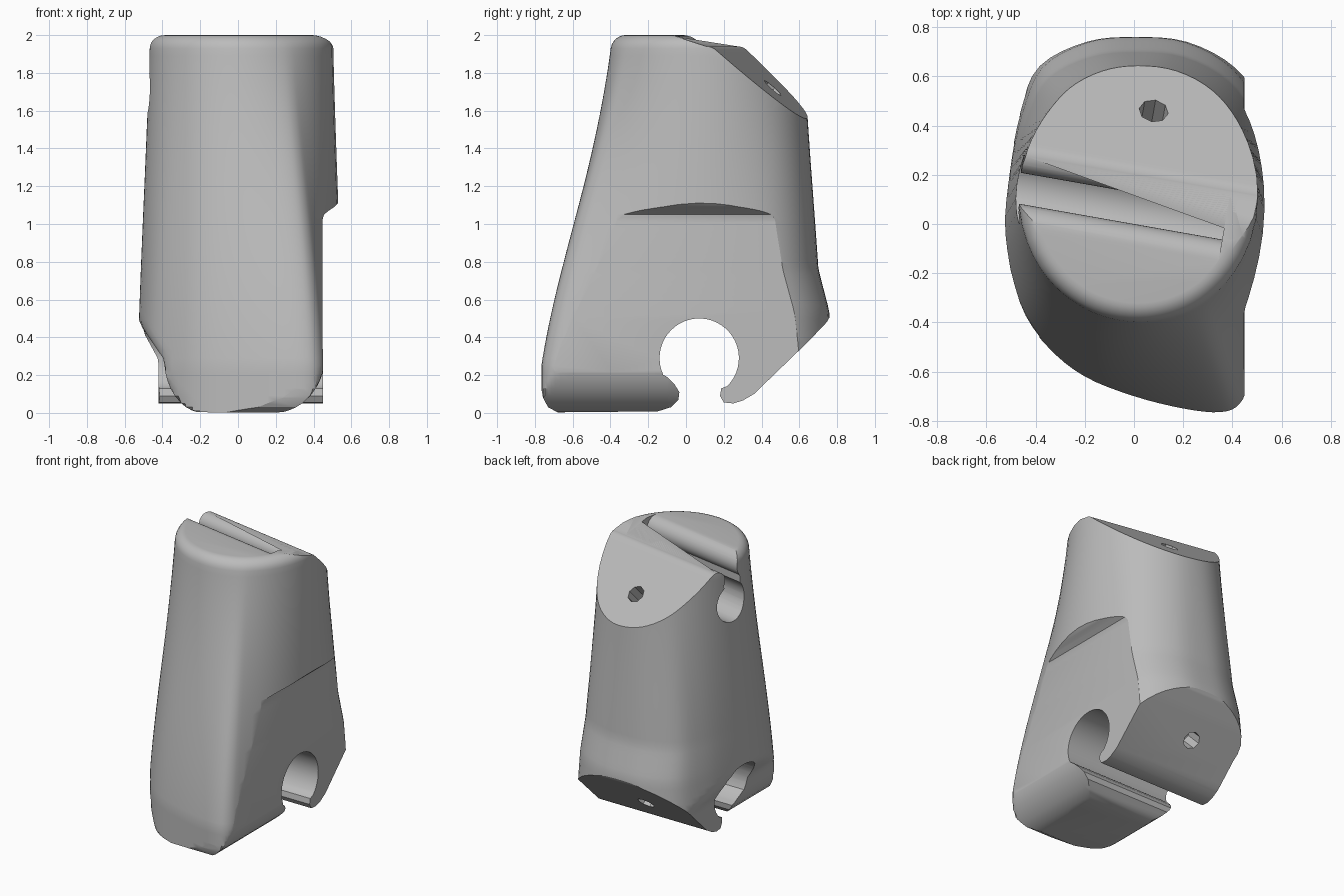
import bpy, bmesh, math
from math import sin, cos, radians, sqrt, pi
from mathutils import Matrix, Vector

if "Cube" in bpy.data.objects:
    bpy.data.objects.remove(bpy.data.objects["Cube"])

grey = bpy.data.materials.new("plain grey")
grey.use_nodes = True
grey.diffuse_color = (0.5, 0.5, 0.5, 1)
grey.node_tree.nodes["Principled BSDF"].inputs["Base Color"].default_value = (0.5, 0.5, 0.5, 1)


def clamp(v):
    return min(1, max(0, v))


def arc(cx, cy, r, a, b, n=12):
    return [(cx + r * cos(radians(a + (b - a) * i / n)),
             cy + r * sin(radians(a + (b - a) * i / n))) for i in range(n + 1)]


def finish(bm, name):
    bmesh.ops.recalc_face_normals(bm, faces=bm.faces)
    mesh = bpy.data.meshes.new(name)
    bm.to_mesh(mesh)
    bm.free()
    obj = bpy.data.objects.new(name, mesh)
    mesh.materials.append(grey)
    bpy.context.collection.objects.link(obj)
    return obj


def prism(name, profile, start, end, matrix=Matrix()):
    """Extrude a (y, z) profile along x."""
    bm = bmesh.new()
    ends = [[bm.verts.new(matrix @ Vector((x, y, z))) for y, z in profile] for x in (start, end)]
    for ring in ends:
        bm.faces.new(ring)
    for i in range(len(profile)):
        j = i - 1
        bm.faces.new((ends[0][j], ends[0][i], ends[1][i], ends[1][j]))
    return finish(bm, name)


def combine(body, cutter, operation):
    mod = body.modifiers.new(cutter.name, 'BOOLEAN')
    mod.object, mod.operation, mod.solver = cutter, operation, 'EXACT'
    bpy.context.view_layer.objects.active = body
    bpy.ops.object.modifier_apply(modifier=mod.name)
    bpy.data.objects.remove(cutter)


# Foot outline, smoothed into a closed curve
foot = [(0, .73), (.22, .71), (.42, .6), (.53, .41), (.56, .1), (.53, -.3), (.47, -.62),
        (.43, -.73), (.35, -.765), (.2, -.75), (0, -.7), (-.2, -.62), (-.35, -.5), (-.47, -.33),
        (-.53, -.05), (-.51, .2), (-.47, .42), (-.39, .61), (-.2, .71)]
foot = [Vector(p) for p in foot]
outline = []
for i in range(len(foot)):
    a, b, c, d = (foot[(i + k) % len(foot)] for k in (-1, 0, 1, 2))
    for s in (0, .25, .5, .75):
        outline.append(b + s * (c - a) / 2 + s * s * (a - 2.5 * b + 2 * c - d / 2)
                       + s ** 3 * (1.5 * (b - c) + (d - a) / 2))


def section(z):
    """Blend the round head into the skewed foot."""
    h = max(z, 0)
    s = clamp((2 - h) / 1.75)
    t = .35 * s * s * (3 - 2 * s) + .65 * s
    ridge = clamp((.76 - h) / .22)
    # Flattened rear flank, and a toe rounded off at both lower sides
    flank_limit = .42 + .12 * clamp((h - .28) / .22)
    toe_left = flank_limit - .03 - .21 * (1 - sqrt(1 - clamp((.28 - h) / .28) ** 2))
    toe_left += .03 * clamp((h - .28) / .22)
    toe_right = .19 + .27 * sqrt(1 - clamp((.3 - h) / .3) ** 2) + clamp((h - .3) / .5)
    points = []
    for p in outline:
        ang = math.atan2(p.y, p.x)
        x = (1 - t) * (.018 + .485 * cos(ang)) + t * p.x
        y = (1 - t) * (.115 + .505 * sin(ang)) + t * p.y
        if y > 0:
            y *= 1 + .06 * ridge
        w = clamp((.16 - y) / .14)
        rear = max(x, -flank_limit)
        toe = min(max(x, -toe_left), toe_right)
        points.append((rear * (1 - w) + toe * w, y))
    return points


# Main body loft with a rounded top rim
levels = [(z, 0) for z in (-.03, 0, .006, .015, .03)] + [(.05 + .04 * i, 0) for i in range(48)]
levels += [(1.93 + .07 * sin(a * pi / 12), .14 * (1 - cos(a * pi / 12))) for a in range(1, 7)]
bm = bmesh.new()
rings = []
for z, inset in levels:
    rings.append([bm.verts.new((x * (1 - inset), .1 + (y - .1) * (1 - inset), z))
                  for x, y in section(z)])
for low, high in zip(rings, rings[1:]):
    for i in range(len(low)):
        bm.faces.new((low[i - 1], low[i], high[i], high[i - 1]))
bm.faces.new(rings[0])
bm.faces.new(rings[-1])
body = finish(bm, "clamp_body")

# Side silhouette: rounded toe, open pipe clip and sloping heel
silhouette = [(-1, 2.5), (-1, .15), (-.77, .15), (-.757, .08), (-.73, .03), (-.68, .003),
              (-.15, .008), (-.08, .03), (-.04, .07), (-.035, .11), (-.06, .15), (-.1, .19)]
silhouette += arc(.07, .29, .21, 205, -45, 32)
silhouette += [(.187, .13), (.18, .09), (.2, .055), (.25, .05), (.3, .065), (.36, .1),
               (.65, .38), (.745, .48), (.762, .51), (.765, .54), (1, .6), (1, 2.5)]
combine(body, prism("side_silhouette", silhouette, -1, 1), 'INTERSECT')

# Flat flank beneath an overhanging shoulder
quarter = Matrix.Rotation(-pi / 2, 4, 'Z')
flank = [(.45, -.2), (.447, 1.02), (.455, 1.05), (.48, 1.07), (.51, 1.09), (.56, 1.14),
         (.9, 1.14), (.9, -.2)]
combine(body, prism("flank_cutter", flank, -1, 1, quarter), 'DIFFERENCE')

# Sloped back of the head and the strap channel, both slightly turned
turn = Matrix.Rotation(radians(-10), 4, 'Z')
slope = [(1.2, 1.06)] + arc(.195, 1.87, .07, 48, 90, 6) + [(0, 2.001), (0, 2.4), (1.2, 2.4)]
combine(body, prism("slope_cutter", slope, -1, 1, turn), 'DIFFERENCE')
channel = arc(.06, 1.69, .14, 130, 420, 30)
channel += arc(.195, 1.87, .07, 220, 90, 12) + [(.195, 2.3), (-.085, 2.3)]
channel += arc(-.085, 1.915, .085, 90, -50, 14)
combine(body, prism("channel_cutter", channel, -1, .364, turn), 'DIFFERENCE')

# Screw holes, square to the sloped faces
for name, spot, normal, radius in (
        ("upper_hole", (.08, .46, 1.72), turn @ Vector((0, .67, .74)), .06),
        ("lower_hole", (-.05, .53, .265), Vector((0, .7, -.7)), .06)):
    bm = bmesh.new()
    place = Matrix.Translation(spot) @ normal.to_track_quat('Z', 'Y').to_matrix().to_4x4()
    bmesh.ops.create_cone(bm, cap_ends=True, segments=8, radius1=radius, radius2=radius,
                          depth=.3, matrix=place)
    combine(body, finish(bm, name), 'DIFFERENCE')

bpy.ops.object.select_all(action='DESELECT')
body.select_set(True)
bpy.context.view_layer.objects.active = body
bpy.ops.object.shade_smooth_by_angle(angle=radians(30))
